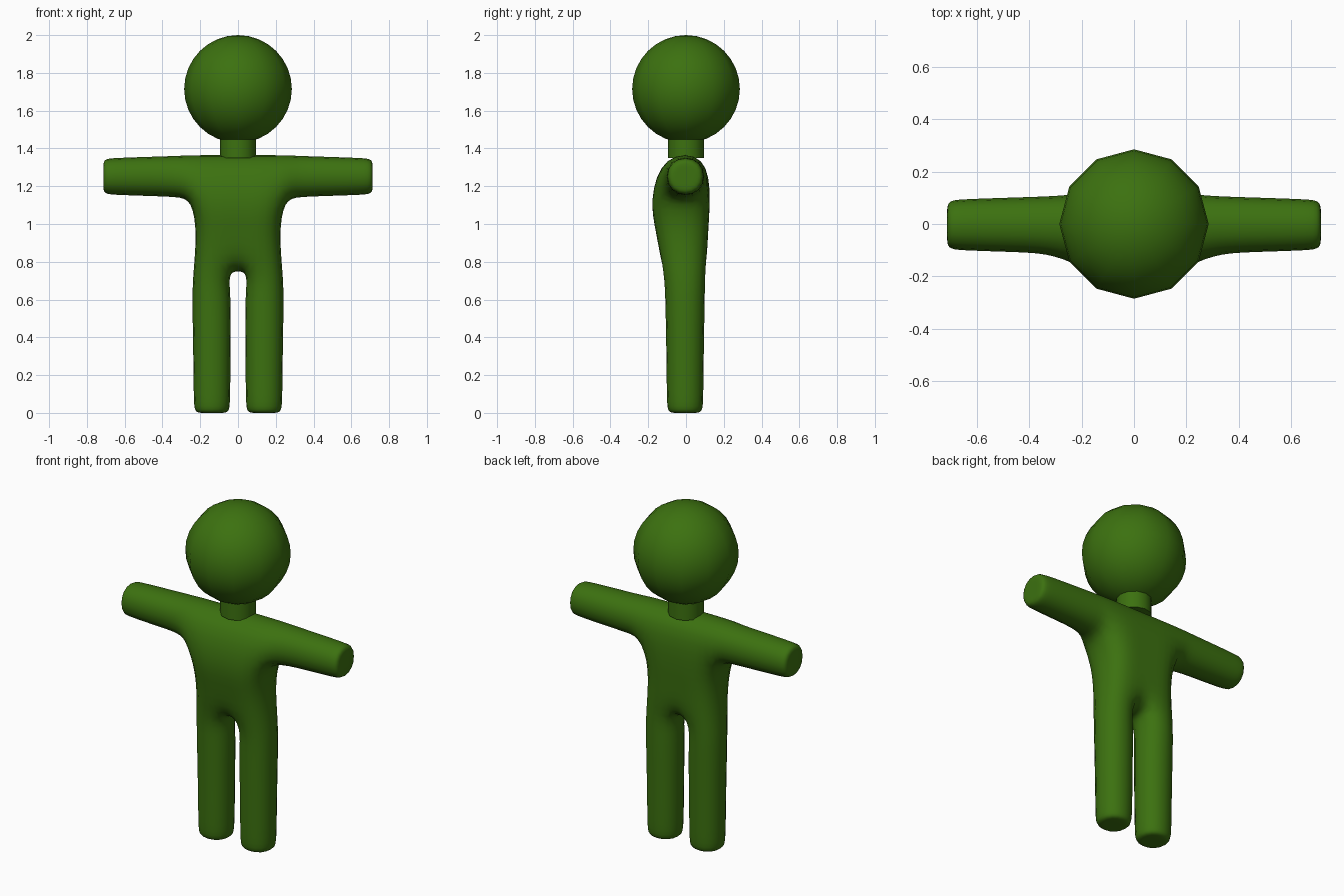
import bpy, bmesh
from mathutils import Vector

cube = bpy.data.objects.get("Cube")
if cube:
    bpy.data.objects.remove(cube)

# One green for the whole figure
green = bpy.data.materials.new("leaf_green")
green.use_nodes = True
colour = (0.045, 0.165, 0.005, 1)
green.diffuse_color = colour
green.node_tree.nodes["Principled BSDF"].inputs["Base Color"].default_value = colour


def finish(obj, name):
    obj.name = name
    obj.data.materials.append(green)
    obj.data.polygons.foreach_set("use_smooth", [True] * len(obj.data.polygons))


def bridge(bm, a, b, skip=()):
    """Quads between two rings of four corners."""
    for i in range(4):
        if i not in skip:
            j = (i + 1) % 4
            bm.faces.new((a[i], a[j], b[j], b[i]))


def limb(bm, ring, sections, axis):
    """Extend a square tube from ring through (position, centre, half sizes)."""
    for pos, c1, c2, h1, h2 in sections:
        new = []
        for v in ring_signs:
            p = [c1 + v[0] * h1, c2 + v[1] * h2]
            p.insert(axis, pos)
            new.append(bm.verts.new(p))
        bridge(bm, ring, new)
        ring = new
    bm.faces.new(ring)


ring_signs = ((-1, -1), (1, -1), (1, 1), (-1, 1))

# Torso: half cage, rings of front/back points at centre, inner and outer columns
bm = bmesh.new()
levels = (  # z, front y, back y, outer x
    (0.74, -0.125, 0.11, 0.245),
    (0.95, -0.155, 0.115, 0.225),
    (1.12, -0.195, 0.13, 0.25),
    (1.375, -0.125, 0.115, 0.25),
)
inner = 0.045
rows = []
for z, front, back, outer in levels:
    rows.append([bm.verts.new((x, y, z)) for x, y in (
        (0, front), (inner, front), (outer, front),
        (outer, back), (inner, back), (0, back))])
for n, (a, b) in enumerate(zip(rows, rows[1:])):
    for i in range(5):
        if not (i == 2 and n == 2):          # arm socket stays open
            bm.faces.new((a[i], a[i + 1], b[i + 1], b[i]))
top, low, chest = rows[3], rows[0], rows[2]
bm.faces.new((top[0], top[1], top[4], top[5]))
bm.faces.new((top[1], top[2], top[3], top[4]))
bm.faces.new((low[0], low[1], low[4], low[5]))

# Leg and arm
limb(bm, [low[1], low[2], low[3], low[4]], (
    (0.62, 0.14, -0.005, 0.112, 0.114), (0.35, 0.138, -0.005, 0.108, 0.108),
    (0.06, 0.138, -0.005, 0.105, 0.105), (0.0, 0.138, -0.005, 0.10, 0.10),
    (0.0, 0.138, -0.005, 0.05, 0.05)), 2)
limb(bm, [chest[2], chest[3], top[3], top[2]], (
    (0.32, -0.003, 1.252, 0.118, 0.118), (0.5, -0.003, 1.252, 0.112, 0.112),
    (0.66, -0.003, 1.252, 0.106, 0.106), (0.713, -0.003, 1.252, 0.10, 0.10),
    (0.713, -0.003, 1.252, 0.05, 0.05)), 0)
bmesh.ops.recalc_face_normals(bm, faces=bm.faces)
mesh = bpy.data.meshes.new("body")
bm.to_mesh(mesh)
bm.free()
body = bpy.data.objects.new("body", mesh)
bpy.context.collection.objects.link(body)
finish(body, "body")
body.modifiers.new("mirror", "MIRROR").use_clip = True
sub = body.modifiers.new("smooth", "SUBSURF")
sub.levels = sub.render_levels = 2

# Neck
bpy.ops.mesh.primitive_cylinder_add(vertices=12, radius=0.096, depth=0.16, location=(0, 0, 1.43))
finish(bpy.context.object, "neck")
bpy.ops.object.shade_smooth_by_angle()

# Head
bpy.ops.mesh.primitive_uv_sphere_add(segments=12, ring_count=16, radius=0.285, location=(0, 0, 1.715))
finish(bpy.context.object, "head")
